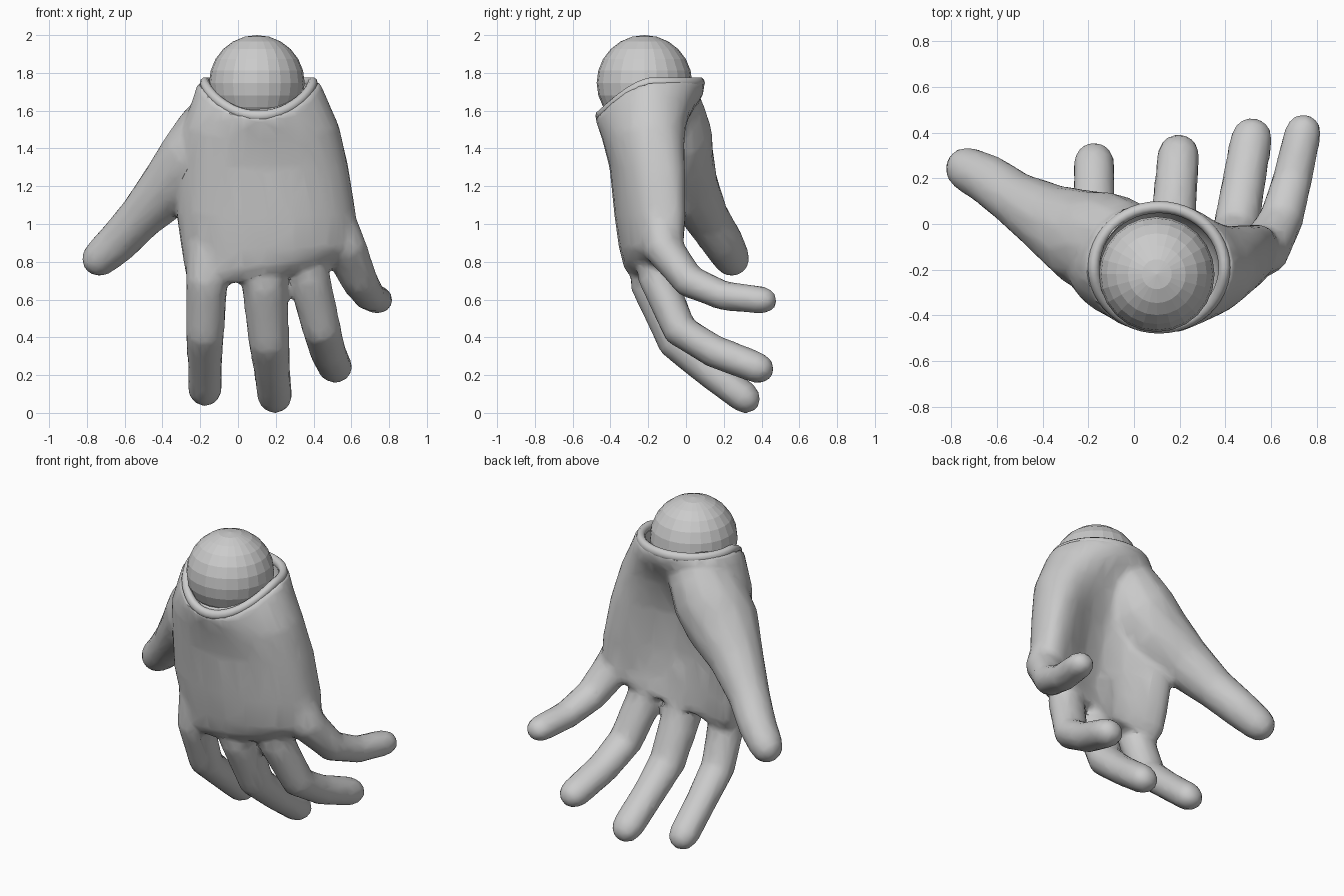
import bpy, bmesh, math
from mathutils import Vector

if "Cube" in bpy.data.objects:
    bpy.data.objects.remove(bpy.data.objects["Cube"])

bm = bmesh.new()


def loft(rings):
    """Skin a list of equal-length point rings and close both ends."""
    vs = [[bm.verts.new(p) for p in r] for r in rings]
    n = len(vs[0])
    for a, b in zip(vs, vs[1:]):
        for i in range(n):
            bm.faces.new((a[i], a[(i + 1) % n], b[(i + 1) % n], b[i]))
    bm.faces.new(list(reversed(vs[0])))
    bm.faces.new(vs[-1])


def digit(path, flat=0.9, sides=12):
    """Round-tipped tube through (x, y, z, radius) points."""
    pts = [Vector(p[:3]) for p in path]
    rad = [p[3] for p in path]
    end = (pts[-1] - pts[-2]).normalized()
    tip, r = pts[-1].copy(), rad[-1]
    for a in (35, 62, 82):
        pts.append(tip + end * r * math.sin(math.radians(a)))
        rad.append(r * math.cos(math.radians(a)))
    rings = []
    for i, p in enumerate(pts):
        d = (pts[min(i + 1, len(pts) - 1)] - pts[max(i - 1, 0)]).normalized()
        v = d.cross(Vector((1, 0, 0))).normalized()
        u = v.cross(d).normalized()
        rings.append([p + rad[i] * (u * math.cos(t) + v * flat * math.sin(t))
                      for t in (math.tau * k / sides for k in range(sides))])
    loft(rings)


def spow(v, e):
    return math.copysign(abs(v) ** e, v)


# palm: z, x min, x max, y front, y back, hollow, arch, roundness exponent
palm = [
    (1.76, -0.21, 0.43, -0.49, 0.105, 0.00, 0.00, 1.0),
    (1.68, -0.235, 0.465, -0.475, 0.09, 0.00, 0.00, 1.0),
    (1.52, -0.29, 0.535, -0.445, 0.065, 0.08, 0.01, 0.9),
    (1.30, -0.315, 0.585, -0.405, 0.05, 0.15, 0.04, 0.8),
    (1.05, -0.325, 0.625, -0.38, 0.02, 0.14, 0.07, 0.75),
    (0.87, -0.30, 0.635, -0.355, -0.02, 0.09, 0.09, 0.75),
    (0.77, -0.275, 0.57, -0.33, -0.05, 0.04, 0.09, 0.75),
    (0.71, -0.24, 0.47, -0.28, -0.08, 0.00, 0.07, 0.8),
]
rings = []
for k, (z, x0, x1, yf, yb, hollow, arch, e) in enumerate(palm):
    ring = []
    tilt = max(0, 1 - k / 3)
    for i in range(32):
        t = math.tau * i / 32
        u, s = spow(math.cos(t), e), spow(math.sin(t), e)
        y = (yf + yb) / 2 + (yb - yf) / 2 * s + arch * u * u
        if s > 0:
            y -= hollow * s * (1 - u * u) ** 2
        # the wrist rim dips at the front
        dz = -0.21 * tilt * max(0, -s) ** 1.5
        if k > 5:
            dz += 0.05 * u
        ring.append((((x0 + x1) / 2 + (x1 - x0) / 2 * u), y, z + dz))
    rings.append(ring)
loft(rings)

# four fingers
digit([(-.15, -.17, .95, .12), (-.165, -.185, .7, .113), (-.175, -.07, .415, .103),
       (-.175, .1, .265, .093), (-.175, .272, .12, .092)])
digit([(.11, -.2, .95, .12), (.14, -.185, .68, .122), (.165, -.05, .37, .11),
       (.18, .12, .225, .098), (.195, .305, .085, .095)])
digit([(.32, -.18, .95, .11), (.375, -.155, .72, .113), (.445, -.03, .435, .104),
       (.475, .15, .325, .098), (.515, .375, .24, .094)])
digit([(.47, -.15, 1.08, .13), (.565, -.12, .87, .12), (.645, .02, .695, .1),
       (.695, .2, .62, .088), (.74, .4, .597, .083)])
# thumb with its fleshy base
digit([(.04, -.11, 1.72, .15), (-.03, -.09, 1.6, .19), (-.11, -.08, 1.47, .22),
       (-.22, -.06, 1.33, .215), (-.37, .02, 1.19, .16), (-.52, .11, 1.03, .122),
       (-.64, .195, .9, .112), (-.73, .24, .82, .1)], flat=1.0)

bmesh.ops.recalc_face_normals(bm, faces=bm.faces)
mesh = bpy.data.meshes.new("hand")
bm.to_mesh(mesh)
bm.free()
hand = bpy.data.objects.new("hand", mesh)
bpy.context.collection.objects.link(hand)


def ball(name, r, loc, seg=24):
    bpy.ops.mesh.primitive_uv_sphere_add(segments=seg, ring_count=seg // 2, radius=r, location=loc)
    bpy.context.object.name = name
    return bpy.context.object


# ball resting in the wrist, and the socket it sits in
ball("wrist_ball", 0.253, (0.1, -0.22, 1.747))
cutter = ball("socket_cutter", 0.262, (0.11, -0.2, 1.75), 48)
cutter.hide_render = True

# fuse the parts, soften the joins, reduce, hollow the wrist
m = hand.modifiers.new("fuse", 'REMESH')
m.mode = 'VOXEL'
m.voxel_size = 0.018
m = hand.modifiers.new("soften", 'SMOOTH')
m.factor = 0.5
m.iterations = 8
m = hand.modifiers.new("reduce", 'DECIMATE')
m.ratio = 0.12
m = hand.modifiers.new("socket", 'BOOLEAN')
m.operation = 'DIFFERENCE'
m.object = cutter
m.solver = 'EXACT'

bpy.ops.object.select_all(action='DESELECT')
bpy.context.view_layer.objects.active = hand
hand.select_set(True)
for mod in [x.name for x in hand.modifiers]:
    bpy.ops.object.modifier_apply(modifier=mod)
bpy.ops.object.shade_smooth_by_angle(angle=math.radians(35))
bpy.data.objects.remove(cutter)

# rolled rim around the wrist opening, dipping at the front
rim = bmesh.new()
n, sides = 48, 10
loops = []
for i in range(n):
    t = math.tau * i / n
    c, s = math.cos(t), math.sin(t)
    z = 1.747 - 0.175 * max(0, -s) ** 1.5
    loops.append([rim.verts.new((.11 + c * (.286 + .026 * math.cos(a)),
                                 -.19 + s * (.264 + .026 * math.cos(a)),
                                 z + .03 * math.sin(a)))
                  for a in (math.tau * k / sides for k in range(sides))])
for i in range(n):
    a, b = loops[i], loops[(i + 1) % n]
    for k in range(sides):
        j = (k + 1) % sides
        rim.faces.new((a[k], b[k], b[j], a[j]))
bmesh.ops.recalc_face_normals(rim, faces=rim.faces)
rim_mesh = bpy.data.meshes.new("wrist_rim")
rim.to_mesh(rim_mesh)
rim.free()
rim_mesh.shade_smooth()
bpy.context.collection.objects.link(bpy.data.objects.new("wrist_rim", rim_mesh))
